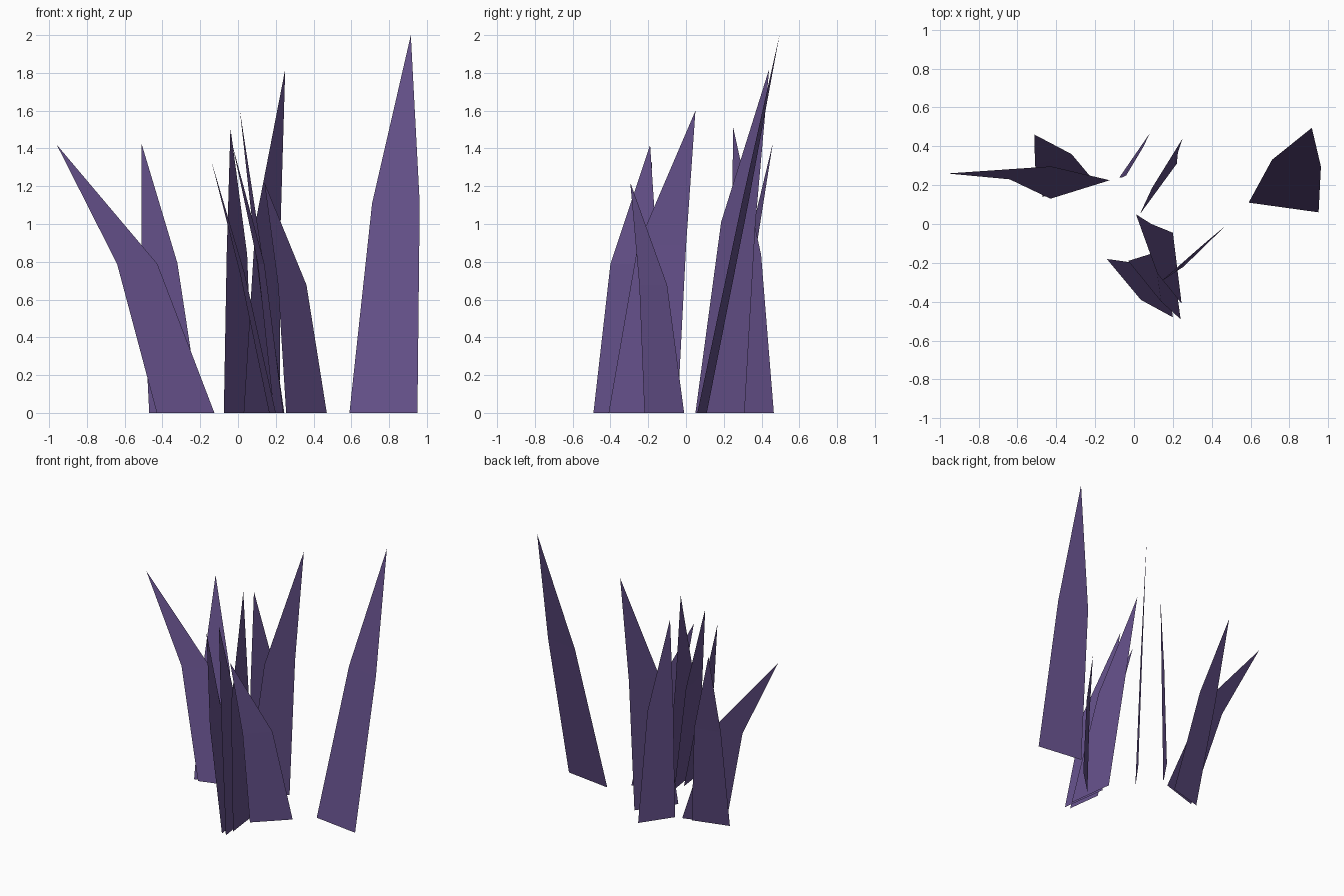
import bpy
from mathutils import Vector

if "Cube" in bpy.data.objects:
    bpy.data.objects.remove(bpy.data.objects["Cube"])

purple = bpy.data.materials.new("dusky_purple")
purple.diffuse_color = (0.127, 0.080, 0.250, 1)
purple.use_nodes = True
purple.node_tree.nodes["Principled BSDF"].inputs["Base Color"].default_value = purple.diffuse_color

TAPER = 0.7       # width at the bend relative to the base
BEND = 0.555      # height of the bend relative to the tip


def blade(name, left, right, bend_left, tip):
    """Flat grass blade: a tapering quad topped by a triangle."""
    a, b = Vector((*left, 0)), Vector((*right, 0))
    t = Vector(tip)
    ml = Vector((*bend_left, t.z * BEND))
    mr = ml + (b - a) * TAPER
    mesh = bpy.data.meshes.new(name)
    mesh.from_pydata([a, b, mr, ml, t], [], [(0, 1, 2, 3), (3, 2, 4)])
    mesh.materials.append(purple)
    obj = bpy.data.objects.new(name, mesh)
    bpy.context.collection.objects.link(obj)


# Base left, base right, left point of the bend, tip
blade("tall_right_blade", (0.59, 0.11), (0.95, 0.06), (0.71, 0.33), (0.915, 0.495, 2.0))
blade("leaning_left_blade", (-0.43, 0.13), (-0.125, 0.225), (-0.64, 0.23), (-0.96, 0.26, 1.42))
blade("back_left_blade", (-0.47, 0.14), (-0.20, 0.215), (-0.51, 0.307), (-0.512, 0.46, 1.43))
blade("back_middle_blade", (-0.075, 0.24), (0.08, 0.465), (-0.06, 0.24), (-0.04, 0.25, 1.51))
blade("tall_back_blade", (0.03, 0.05), (0.22, 0.31), (0.093, 0.186), (0.25, 0.44, 1.82))
blade("centre_blade", (0.245, -0.41), (0.20, -0.045), (0.12, -0.255), (0.01, 0.05, 1.60))
blade("short_right_blade", (0.255, -0.22), (0.47, -0.01), (0.212, -0.247), (0.14, -0.295, 1.22))
blade("front_left_blade", (0.20, -0.48), (0.165, -0.21), (0.035, -0.39), (-0.14, -0.18, 1.33))
blade("front_middle_blade", (0.24, -0.49), (0.19, -0.13), (0.14, -0.40), (-0.03, -0.19, 1.42))
